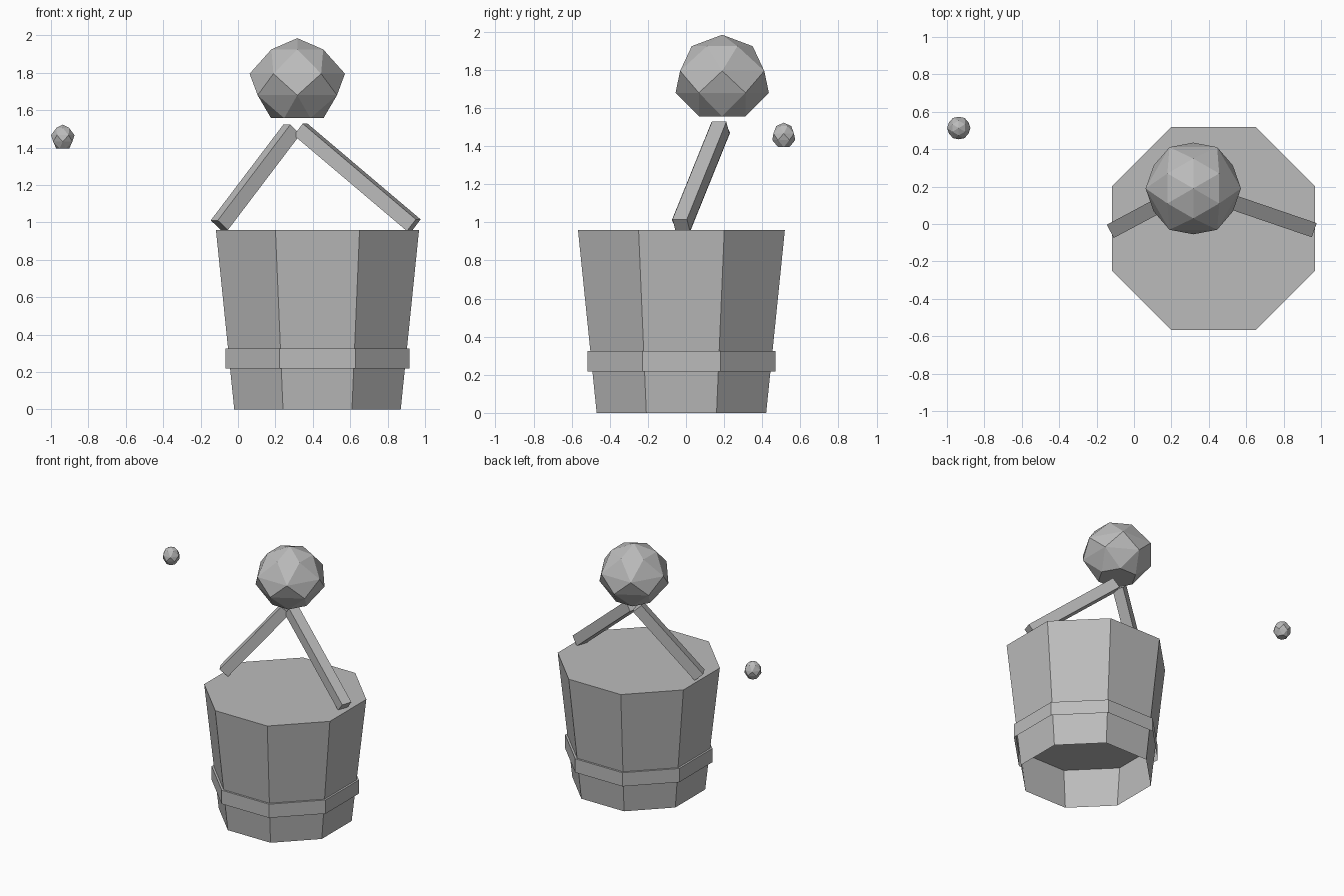
import bpy, bmesh, math
from mathutils import Vector

if "Cube" in bpy.data.objects:
    bpy.data.objects.remove(bpy.data.objects["Cube"])

grey = bpy.data.materials.new("plain_grey")
grey.diffuse_color = (0.5, 0.5, 0.5, 1)
grey.use_nodes = True
grey.node_tree.nodes["Principled BSDF"].inputs["Base Color"].default_value = grey.diffuse_color


def finish(name, bm):
    bmesh.ops.recalc_face_normals(bm, faces=bm.faces)
    me = bpy.data.meshes.new(name)
    bm.to_mesh(me)
    bm.free()
    me.materials.append(grey)
    ob = bpy.data.objects.new(name, me)
    bpy.context.collection.objects.link(ob)
    return ob


def ring(bm, cx, cy, z, radius, sides, turn):
    return [bm.verts.new((cx + radius * math.cos(turn + math.tau * i / sides),
                          cy + radius * math.sin(turn + math.tau * i / sides), z))
            for i in range(sides)]


def tub(name, z0, z1, apothem0, apothem1):
    """Octagonal shell, closed on top and open below."""
    bm = bmesh.new()
    k = 1 / math.cos(math.pi / 8)
    low = ring(bm, 0.425, -0.024, z0, apothem0 * k, 8, math.pi / 8)
    top = ring(bm, 0.425, -0.024, z1, apothem1 * k, 8, math.pi / 8)
    for i in range(8):
        j = (i + 1) % 8
        bm.faces.new((low[i], low[j], top[j], top[i]))
    bm.faces.new(top)
    return finish(name, bm)


def faceted_ball(name, cx, cy, z_base, sx, sz):
    """Six-sided rings, each turned half a step, with a flat base."""
    bm = bmesh.new()
    levels = [(0.0, 0.14), (0.123, 0.245), (0.238, 0.255), (0.368, 0.16)]
    rings = [ring(bm, cx, cy, z_base + z * sz, r * sx, 6, (n % 2) * math.pi / 6)
             for n, (z, r) in enumerate([(l[0], l[1]) for l in levels])]
    # alternate start angles: base on x, then on y, and so on
    for n in range(3):
        a, b = rings[n], rings[n + 1]
        for i in range(6):
            j = (i + 1) % 6
            if n % 2 == 0:      # upper ring is turned forward
                bm.faces.new((a[i], a[j], b[i]))
                bm.faces.new((a[j], b[j], b[i]))
            else:               # upper ring is turned back
                bm.faces.new((a[i], b[j], b[i]))
                bm.faces.new((a[i], a[j], b[j]))
    tip = bm.verts.new((cx, cy, z_base + 0.428 * sz))
    for i in range(6):
        bm.faces.new((rings[3][i], rings[3][(i + 1) % 6], tip))
    bm.faces.new(rings[0])
    return finish(name, bm)


def bar(name, start, end, size=0.08):
    """Square bar between two points, two sides kept level."""
    p, q = Vector(start), Vector(end)
    d = (q - p).normalized()
    side = d.cross(Vector((0, 0, 1))).normalized() * size / 2
    up = side.cross(d)
    corners = [side + up, up - side, -side - up, side - up]
    bm = bmesh.new()
    a = [bm.verts.new(p + c) for c in corners]
    b = [bm.verts.new(q + c) for c in corners]
    for i in range(4):
        j = (i + 1) % 4
        bm.faces.new((a[i], a[j], b[j], b[i]))
    bm.faces.new(a)
    bm.faces.new(b)
    return finish(name, bm)


# Bucket and its band
tub("bucket", 0.0, 0.96, 0.445, 0.543)
tub("bucket_band", 0.218, 0.325, 0.493, 0.493)

# Two bars of the raised handle
bar("handle_left", (-0.10, -0.025, 0.985), (0.288, 0.182, 1.497))
bar("handle_right", (0.94, -0.025, 0.985), (0.335, 0.182, 1.497))

# Large ball over the handle and the small one floating aside
faceted_ball("large_ball", 0.317, 0.19, 1.557, 1.0, 1.0)
faceted_ball("small_ball", -0.937, 0.513, 1.395, 0.245, 0.3)
